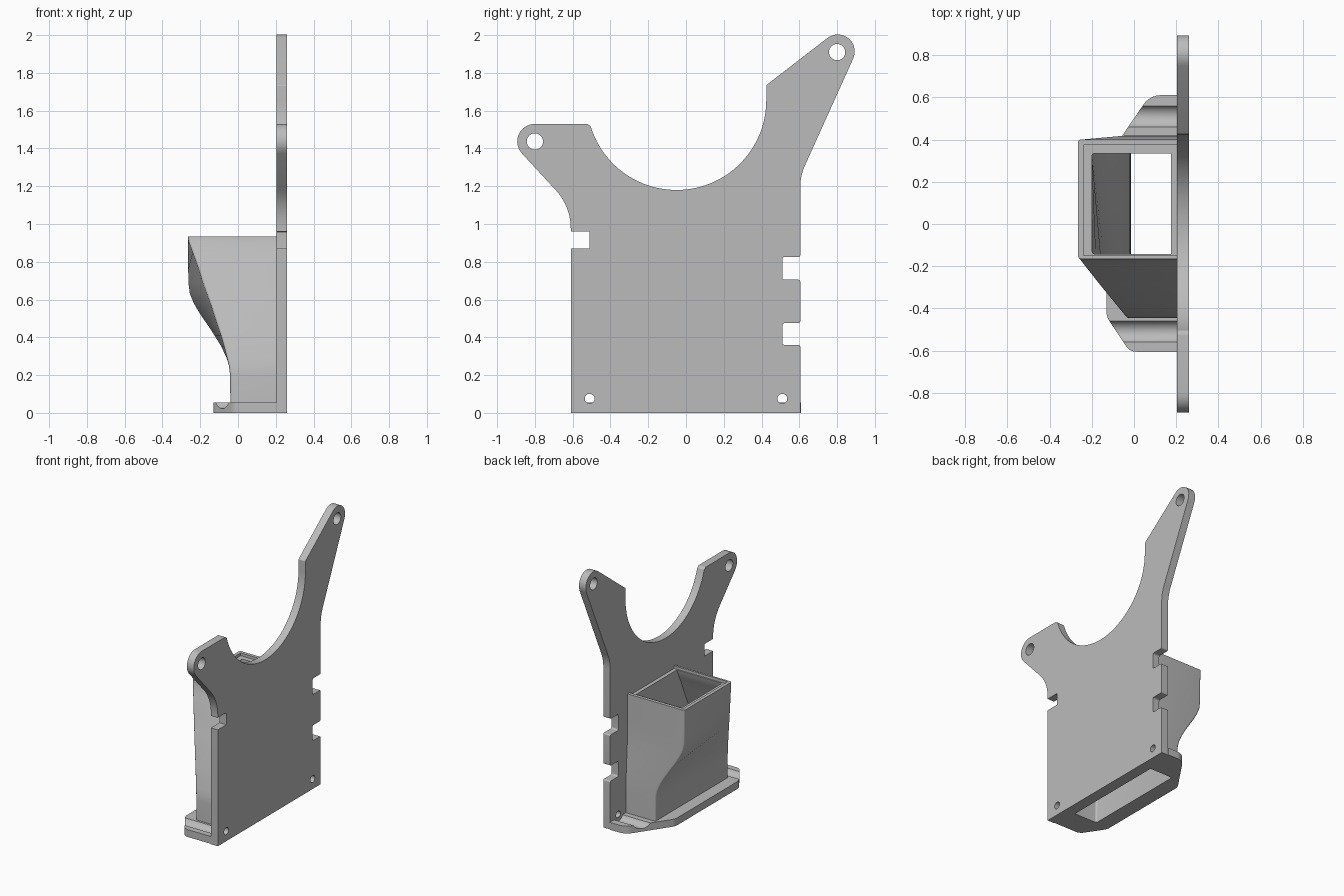
import bpy, bmesh, math
from mathutils import Vector

if "Cube" in bpy.data.objects:
    bpy.data.objects.remove(bpy.data.objects["Cube"])

grey = bpy.data.materials.new("plain grey")
grey.use_nodes = True
GREY = (0.5, 0.5, 0.5, 1)
grey.diffuse_color = GREY
grey.node_tree.nodes["Principled BSDF"].inputs["Base Color"].default_value = GREY


def rounded(corners, steps=10):
    """Outline through (u, v, radius) corners, each filleted by its radius."""
    out = []
    for i, (u, v, r) in enumerate(corners):
        p = Vector((u, v))
        if r == 0:
            out.append(p)
            continue
        a = (Vector(corners[i - 1][:2]) - p).normalized()
        b = (Vector(corners[(i + 1) % len(corners)][:2]) - p).normalized()
        half = a.angle(b) / 2
        centre = p + (a + b).normalized() * r / math.sin(half)
        start = p + a * r / math.tan(half) - centre
        end = p + b * r / math.tan(half) - centre
        sweep = math.pi - 2 * half
        for k in range(steps + 1):
            f = k / steps
            out.append(centre + (start * math.sin((1 - f) * sweep)
                                 + end * math.sin(f * sweep)) / math.sin(sweep))
    return out


def loft(name, rings):
    """Skin a stack of equal-length rings and cap both ends."""
    bm = bmesh.new()
    rows = [[bm.verts.new(p) for p in ring] for ring in rings]
    n = len(rows[0])
    for low, high in zip(rows, rows[1:]):
        for i in range(n):
            j = (i + 1) % n
            bm.faces.new((low[i], low[j], high[j], high[i]))
    bm.faces.new(rows[0][::-1])
    bm.faces.new(rows[-1])
    bmesh.ops.recalc_face_normals(bm, faces=bm.faces)
    mesh = bpy.data.meshes.new(name)
    bm.to_mesh(mesh)
    bm.free()
    obj = bpy.data.objects.new(name, mesh)
    bpy.context.collection.objects.link(obj)
    mesh.materials.append(grey)
    return obj


def prism_x(name, outline, x0, x1):
    return loft(name, [[(x, p[0], p[1]) for p in outline] for x in (x0, x1)])


def prism_z(name, outline, z0, z1):
    return loft(name, [[(p[0], p[1], z) for p in outline] for z in (z0, z1)])


def rod_x(name, y, z, r, x0, x1, n=40):
    turn = [2 * math.pi * k / n for k in range(n)]
    return prism_x(name, [(y + r * math.cos(a), z + r * math.sin(a)) for a in turn], x0, x1)


def finish(obj, cutters):
    """Cut the part, then shade it smooth with sharp edges kept."""
    bpy.ops.object.select_all(action="DESELECT")
    obj.select_set(True)
    bpy.context.view_layer.objects.active = obj
    for cutter in cutters:
        mod = obj.modifiers.new("cut", "BOOLEAN")
        mod.operation, mod.solver, mod.object = "DIFFERENCE", "EXACT", cutter
        bpy.ops.object.modifier_apply(modifier=mod.name)
    bpy.ops.object.shade_smooth_by_angle(angle=math.radians(30))


# Mounting plate: notched body, two arms and a large round cut-out
E, N = 0.605, 0.51
edge = [(-0.61, 0, 0), (E, 0, 0)]
for low, high in ((0.36, 0.475), (0.705, 0.825)):
    edge += [(E, low, 0.01), (N, low, 0.012), (N, high, 0.012), (E, high, 0.01)]
edge += [(E, 1.255, 0.28), (1.034, 2.205, 0.09), (0.425, 1.735, 0.01)]
for k in range(49):
    a = -math.radians(163) * k / 48
    edge.append((-0.05 + 0.475 * math.cos(a), 1.655 + 0.475 * math.sin(a), 0))
edge += [(-0.522, 1.53, 0.008), (-1.013, 1.53, 0.093), (-0.61, 1.093, 0.3),
         (-0.61, 0.96, 0), (-N, 0.96, 0.005), (-N, 0.87, 0.005), (-0.61, 0.87, 0)]
plate = prism_x("mounting_plate", rounded(edge), 0.203, 0.26)
holes = [rod_x("hole_cutter", y, z, r, 0.1, 0.4) for y, z, r in
         ((-0.8, 1.437, 0.043), (0.8, 1.91, 0.043), (-N, 0.075, 0.026), (N, 0.075, 0.026))]
finish(plate, holes)

# Duct sections: height, front corner x, back corner x
sections = [(0.005, -0.04, -0.04), (0.2, -0.042, -0.042), (0.25, -0.048, -0.048),
            (0.29, -0.058, -0.06), (0.35, -0.073, -0.088), (0.41, -0.09, -0.125),
            (0.47, -0.11, -0.165), (0.52, -0.126, -0.2), (0.58, -0.145, -0.236),
            (0.63, -0.163, -0.257), (0.69, -0.185, -0.265), (0.76, -0.207, -0.265),
            (0.85, -0.24, -0.265), (0.91, -0.263, -0.265), (0.935, -0.265, -0.265)]


def duct_ring(z, xf, xb, inner):
    tf, tb = (-0.04 - xf) / 0.225, (-0.04 - xb) / 0.225
    yf, yb, side = -0.445 + 0.28 * tf, 0.42 - 0.02 * tb, 0.205
    if inner:
        xf, xb = xf + 0.025 + 0.04 * tf, xb + 0.025 + 0.04 * tb
        yf, yb, side = yf + 0.025, yb - 0.035 - 0.03 * tb, 0.175
    r = 0.015
    ring = rounded([(xf, yf, r), (side, yf, 0), (side, yb, 0), (xb, yb, r)], 5)
    return [(p[0], p[1], z) for p in ring]


duct = loft("air_duct", [duct_ring(*s, False) for s in sections])
inside = [duct_ring(*s, True) for s in sections]
inside[0] = [(x, y, -0.05) for x, y, z in inside[0]]
inside.append([(x, y, 1.0) for x, y, z in inside[-1]])
channel = loft("channel_cutter", inside)
recess = prism_z("rim_cutter", [(-0.24, -0.15), (0.25, -0.15), (0.25, 0.375), (-0.24, 0.375)],
                 0.915, 1.0)
finish(duct, [channel, recess])

# Base flange with screw clearance grooves
flange = prism_z("base_flange", rounded([
    (0.205, -0.605, 0), (-0.02, -0.605, 0.06), (-0.13, -0.44, 0.08),
    (-0.13, 0.31, 0.08), (0.075, 0.61, 0.1), (0.205, 0.61, 0)]), 0, 0.055)
grooves = [rod_x("groove_cutter", y, 0.078, 0.055, -0.3, 0.203) for y in (-N, N)]
finish(flange, [channel] + grooves)

for cutter in holes + grooves + [channel, recess]:
    bpy.data.objects.remove(cutter)
